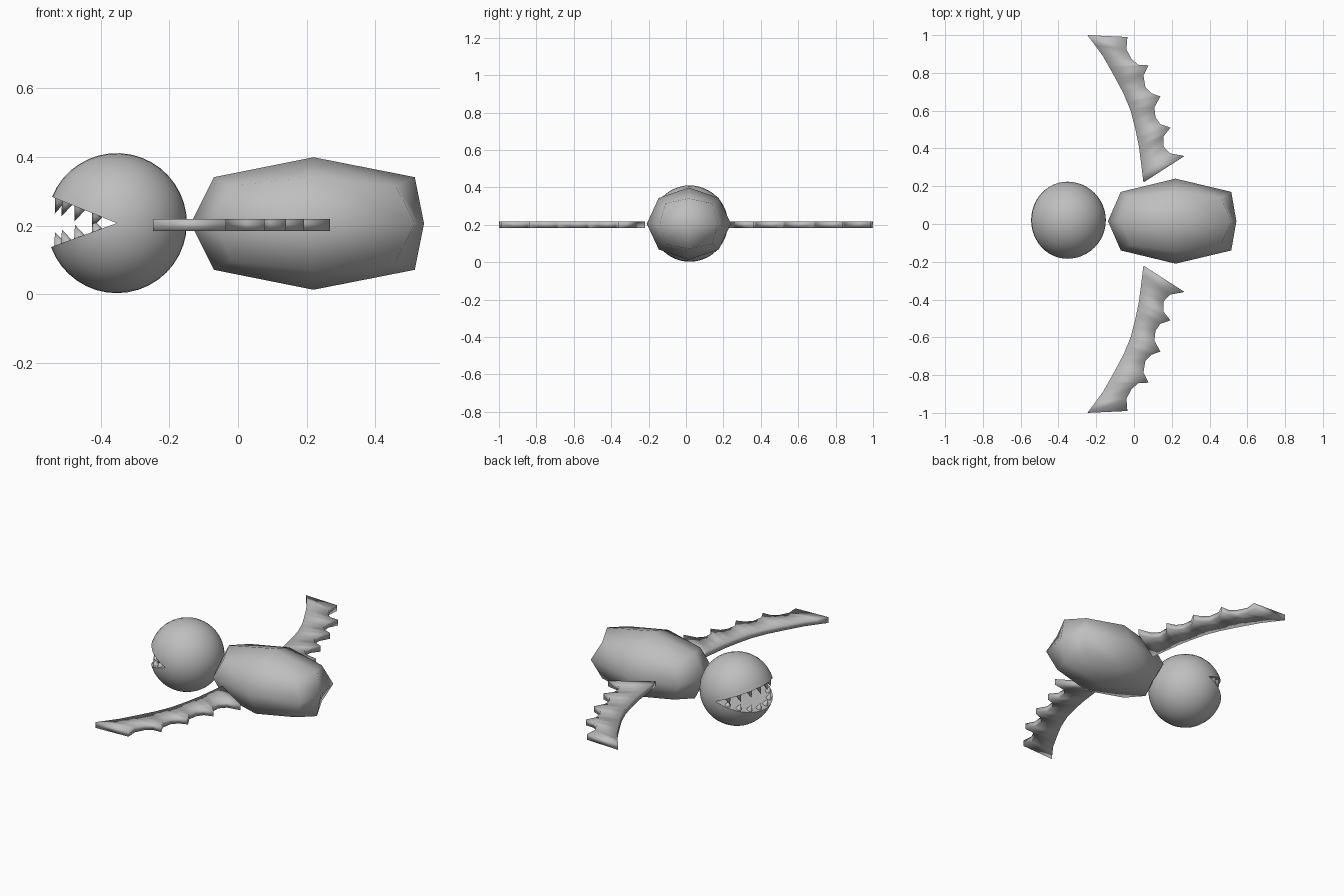
import bpy, bmesh, math
from mathutils import Vector

if "Cube" in bpy.data.objects:
    bpy.data.objects.remove(bpy.data.objects["Cube"])

grey = bpy.data.materials.new("plain grey")
grey.diffuse_color = (0.52, 0.52, 0.52, 1)
grey.use_nodes = True
grey.node_tree.nodes["Principled BSDF"].inputs["Base Color"].default_value = grey.diffuse_color


def make(name, verts, faces, sharp=None):
    """Mesh object from points and faces, smooth shaded."""
    me = bpy.data.meshes.new(name)
    me.from_pydata(verts, [], faces)
    bm = bmesh.new()
    bm.from_mesh(me)
    bmesh.ops.remove_doubles(bm, verts=bm.verts, dist=1e-5)
    bmesh.ops.recalc_face_normals(bm, faces=bm.faces)
    bm.to_mesh(me)
    bm.free()
    me.shade_smooth()
    if sharp:
        me.set_sharp_from_angle(angle=math.radians(sharp))
    me.materials.append(grey)
    ob = bpy.data.objects.new(name, me)
    bpy.context.collection.objects.link(ob)
    return ob


# Head: ball with its poles on the y axis and a wedge-shaped mouth left open
HEAD, R = Vector((-0.353, 0.02, 0.207)), 0.204
UP, LOW = math.radians(158), math.radians(-160)
COLS, ROWS = 36, 24
verts, faces = [], []
for i in range(COLS + 1):
    a = LOW + (UP - LOW) * i / COLS
    for j in range(ROWS + 1):
        t = math.pi * j / ROWS
        verts.append(HEAD + R * Vector((math.sin(t) * math.cos(a), -math.cos(t),
                                        math.sin(t) * math.sin(a))))
N = ROWS + 1
for i in range(COLS):
    for j in range(ROWS):
        q = [i * N + j, (i + 1) * N + j, (i + 1) * N + j + 1, i * N + j + 1]
        if j == 0:
            q = [q[0], q[2], q[3]]
        elif j == ROWS - 1:
            q = [q[0], q[1], q[2]]
        faces.append(q)
# flat half-disc mouth surfaces, fanned from the hinge line
centre = len(verts)
verts.append(HEAD.copy())
for start in (0, COLS * N):
    for j in range(ROWS):
        faces.append([centre, start + j, start + j + 1])
make("head", verts, faces, 35)

# Teeth: eight small cones along each jaw, standing on the mouth surface
for jaw, ang, length, sign in (("upper", UP, 0.042, 1), ("lower", LOW, 0.037, -1)):
    out = Vector((math.cos(ang), 0, math.sin(ang)))
    side = Vector((0, 1, 0))
    normal = Vector((-math.sin(ang), 0, math.cos(ang))) * sign
    verts, faces = [], []
    for k in range(8):
        a = math.radians(-70 + 20 * k)
        base = HEAD + 0.181 * (out * math.cos(a) + side * math.sin(a))
        s = len(verts)
        for m in range(10):
            b = math.tau * m / 10
            verts.append(base + 0.016 * (out * math.cos(b) + side * math.sin(b)))
        verts.append(base + normal * length)
        faces += [[s + m, s + (m + 1) % 10, s + 10] for m in range(10)]
        faces.append([s + m for m in range(10)])
    make(jaw + "_teeth", verts, faces, 50)

# Body: eight-sided low-poly barrel with a pointed quad cap at each end
BY, BZ = 0.015, 0.206


def ring(x_axis, x_diag, ry, rz, grow):
    pts = []
    for k in range(8):
        a, d = math.tau * k / 8, k % 2
        g = grow if d else 1
        pts.append((x_diag if d else x_axis, BY + ry * g * math.cos(a),
                    BZ + rz * g * math.sin(a)))
    return pts


verts = ring(-0.07, -0.02, 0.155, 0.135, 1.14)
verts += ring(0.22, 0.22, 0.225, 0.193, 1.01)
verts += ring(0.515, 0.46, 0.155, 0.135, 1.14)
verts += [(-0.138, BY, BZ), (0.542, BY, BZ)]
faces = [[r + k, r + (k + 1) % 8, r + 8 + (k + 1) % 8, r + 8 + k]
         for r in (0, 8) for k in range(8)]
for r, tip in ((0, 24), (16, 25)):
    faces += [[tip, r + k, r + k + 1, r + (k + 2) % 8] for k in (0, 2, 4, 6)]
make("body", verts, faces)

# Wings: thin curved plates with a scalloped trailing edge
TRAIL = [(-0.035, 0.99), (-0.04, 0.925), (-0.013, 0.873), (0.024, 0.842), (0.077, 0.84),
         (0.05, 0.787), (0.06, 0.725), (0.093, 0.692), (0.14, 0.675),
         (0.108, 0.618), (0.114, 0.565), (0.14, 0.528), (0.193, 0.51),
         (0.156, 0.464), (0.156, 0.411), (0.19, 0.374), (0.268, 0.36)]
LEAD = [(-0.247, 1.0), (-0.165, 0.89), (-0.103, 0.78), (-0.055, 0.69), (-0.018, 0.6),
        (0.008, 0.5), (0.026, 0.41), (0.039, 0.31), (0.05, 0.22)]


def lead_at(t):
    u = t * (len(LEAD) - 1)
    i = min(int(u), len(LEAD) - 2)
    return Vector(LEAD[i]).lerp(Vector(LEAD[i + 1]), u - i)


n = len(TRAIL)
for name, s in (("back_wing", 1), ("front_wing", -1)):
    outline = [lead_at(i / (n - 1)) for i in range(n)] + [Vector(p) for p in TRAIL]
    verts = [(p.x, s * p.y, z) for z in (0.184, 0.219) for p in outline]
    faces = []
    for b in (0, 2 * n):
        faces += [[b + i, b + i + 1, b + n + i + 1, b + n + i] for i in range(n - 1)]
    rim = list(range(n)) + list(range(2 * n - 1, n - 1, -1))
    for a, c in zip(rim, rim[1:] + rim[:1]):
        faces.append([a, c, c + 2 * n, a + 2 * n])
    make(name, verts, faces)
